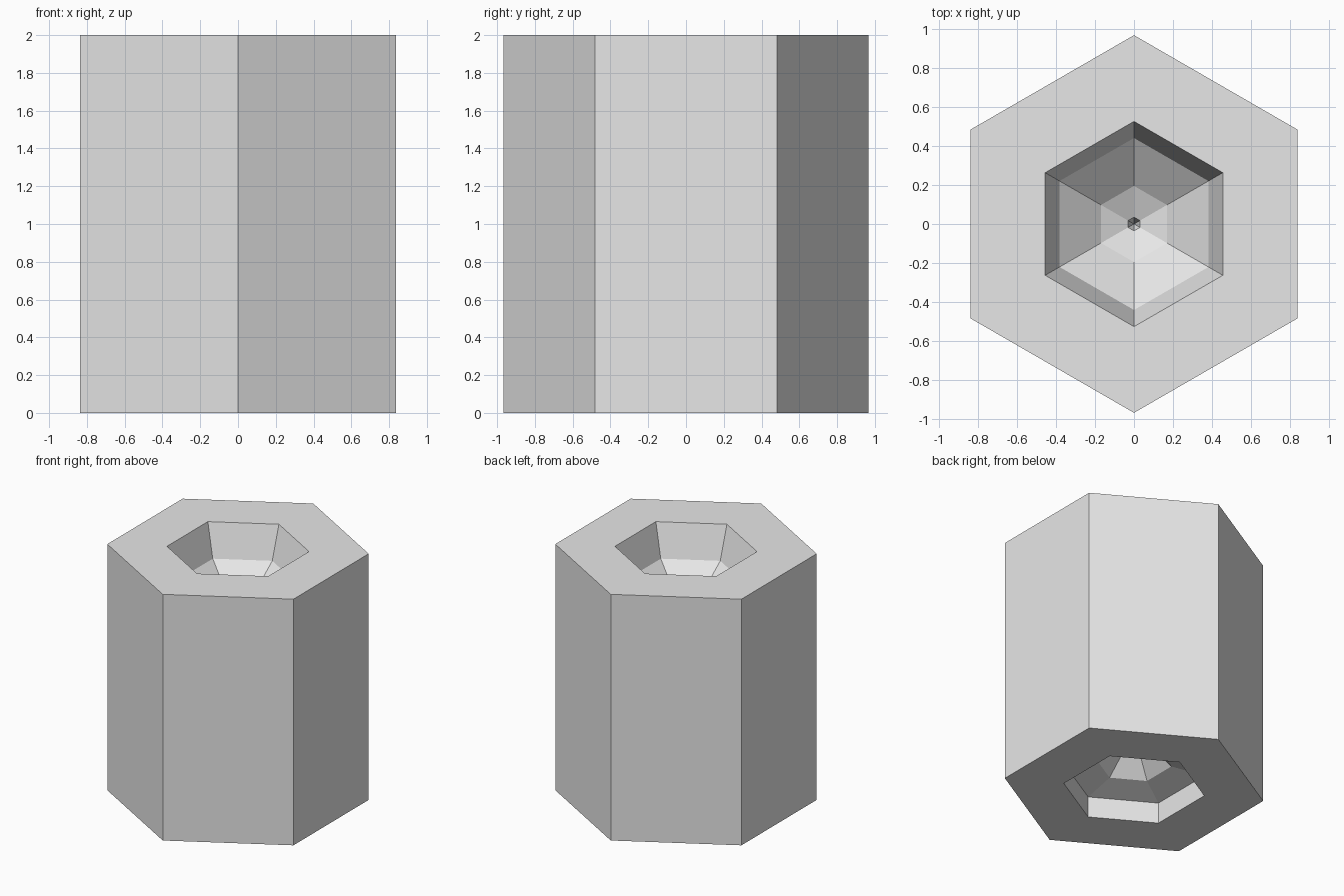
import bpy, bmesh
from math import cos, sin, pi

cube = bpy.data.objects.get("Cube")
if cube:
    bpy.data.objects.remove(cube, do_unlink=True)

SIDES = 6

# Single grey finish
grey = bpy.data.materials.new("light_grey")
grey.use_nodes = True
colour = (0.8, 0.8, 0.8, 1)
grey.diffuse_color = colour
grey.node_tree.nodes["Principled BSDF"].inputs["Base Color"].default_value = colour

# Profile as (corner radius, height): top bowl, outer wall, bottom recess
top_bowl = [(0.035, 1.485), (0.195, 1.55), (0.44, 1.735), (0.525, 2.0)]
outer_wall = [(0.966, 2.0), (0.966, 0.0)]
bottom_recess = [(0.525, 0.0), (0.525, 0.17), (0.28, 0.225), (0.035, 0.46)]


def hex_ring(bm, radius, z):
    angles = [pi / 2 + 2 * pi * i / SIDES for i in range(SIDES)]
    return [bm.verts.new((radius * cos(a), radius * sin(a), z)) for a in angles]


def close_with_point(bm, ring, z):
    tip = bm.verts.new((0, 0, z))
    for i in range(SIDES):
        bm.faces.new((ring[i], ring[(i + 1) % SIDES], tip))


# Hexagonal body lofted through the profile
bm = bmesh.new()
rings = [hex_ring(bm, r, z) for r, z in top_bowl + outer_wall + bottom_recess]
for a, b in zip(rings, rings[1:]):
    for i in range(SIDES):
        j = (i + 1) % SIDES
        bm.faces.new((a[i], a[j], b[j], b[i]))

# Small pits at the centre of both hollows
close_with_point(bm, rings[0], 1.38)
close_with_point(bm, rings[-1], 0.5)
bmesh.ops.recalc_face_normals(bm, faces=bm.faces)

mesh = bpy.data.meshes.new("hexagonal_body")
bm.to_mesh(mesh)
bm.free()
mesh.materials.append(grey)
body = bpy.data.objects.new("hexagonal_body", mesh)
bpy.context.collection.objects.link(body)
